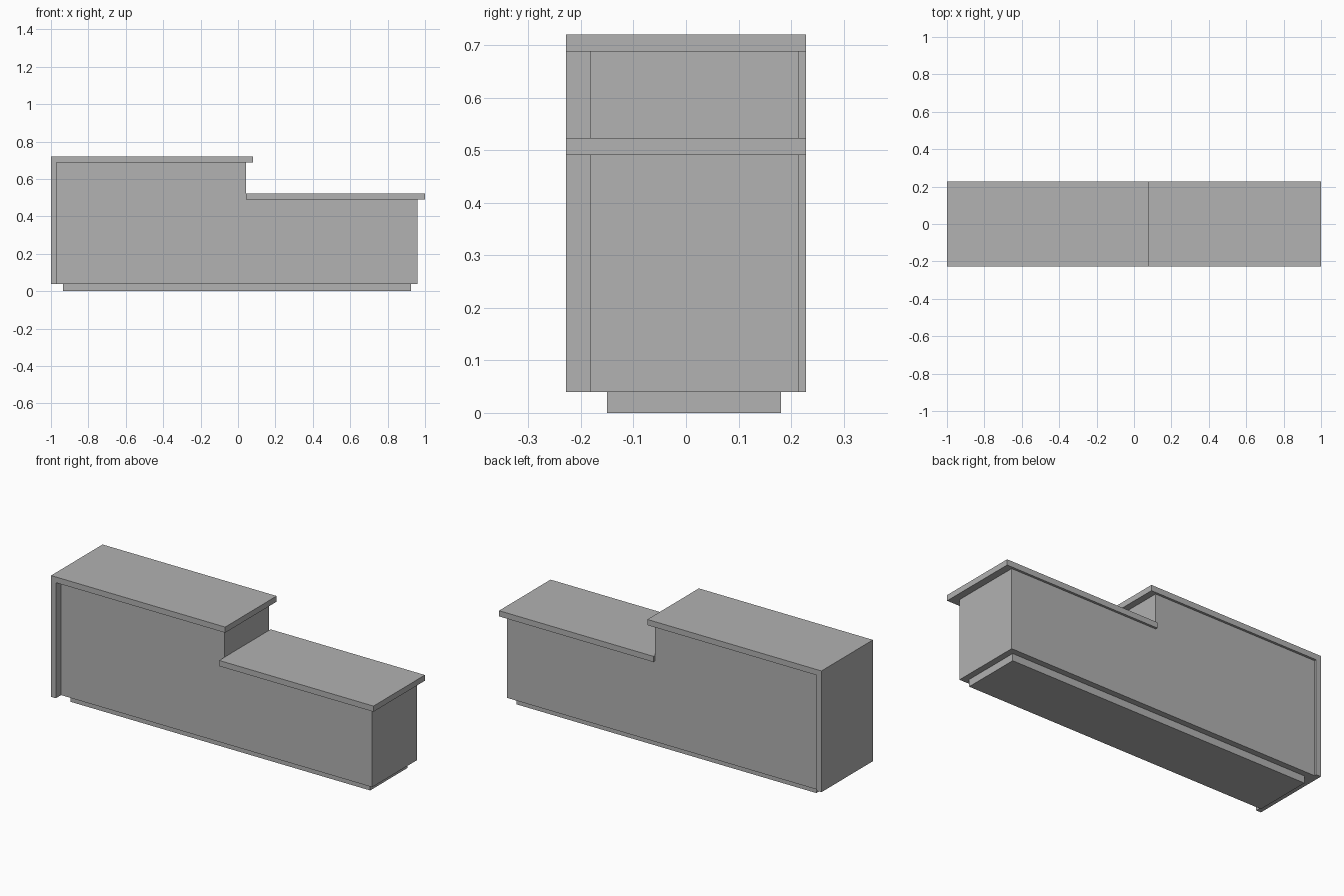
import bpy
import bmesh

cube = bpy.data.objects.get("Cube")
if cube:
    bpy.data.objects.remove(cube, do_unlink=True)

grey = bpy.data.materials.new("plain_grey")
grey.use_nodes = True
colour = (0.445, 0.445, 0.445, 1)
grey.diffuse_color = colour
grey.node_tree.nodes["Principled BSDF"].inputs["Base Color"].default_value = colour


def extrude_profile(name, profile, front, back):
    """Extrude an outline in x and z from the front to the back."""
    bm = bmesh.new()
    face = bm.faces.new([bm.verts.new((x, front, z)) for x, z in profile])
    new = bmesh.ops.extrude_face_region(bm, geom=[face])["geom"]
    moved = [v for v in new if isinstance(v, bmesh.types.BMVert)]
    bmesh.ops.translate(bm, verts=moved, vec=(0, back - front, 0))
    bmesh.ops.recalc_face_normals(bm, faces=bm.faces)
    mesh = bpy.data.meshes.new(name)
    bm.to_mesh(mesh)
    bm.free()
    mesh.materials.append(grey)
    obj = bpy.data.objects.new(name, mesh)
    bpy.context.collection.objects.link(obj)
    return obj


def rect(x0, x1, z0, z1):
    return [(x0, z0), (x1, z0), (x1, z1), (x0, z1)]


# Shared dimensions
edge = 0.228
base_top = 0.04
step_x = 0.043
low_under, low_top = 0.491, 0.523
high_under, high_top = 0.688, 0.72
panel_in = -0.97

# Recessed plinth
extrude_profile("plinth", rect(-0.935, 0.925, 0, base_top), -0.15, 0.181)

# Stepped counter body
extrude_profile("counter_body", [
    (panel_in, base_top), (0.96, base_top), (0.96, low_under),
    (step_x, low_under), (step_x, high_under), (panel_in, high_under),
], -0.182, 0.215)

# High worktop turning down into the end panel
extrude_profile("high_top_and_end_panel", [
    (-1, base_top), (panel_in, base_top), (panel_in, high_under),
    (0.08, high_under), (0.08, high_top), (-1, high_top),
], -edge, edge)

# Low worktop
extrude_profile("low_top", rect(step_x, 1, low_under, low_top), -edge, edge)
